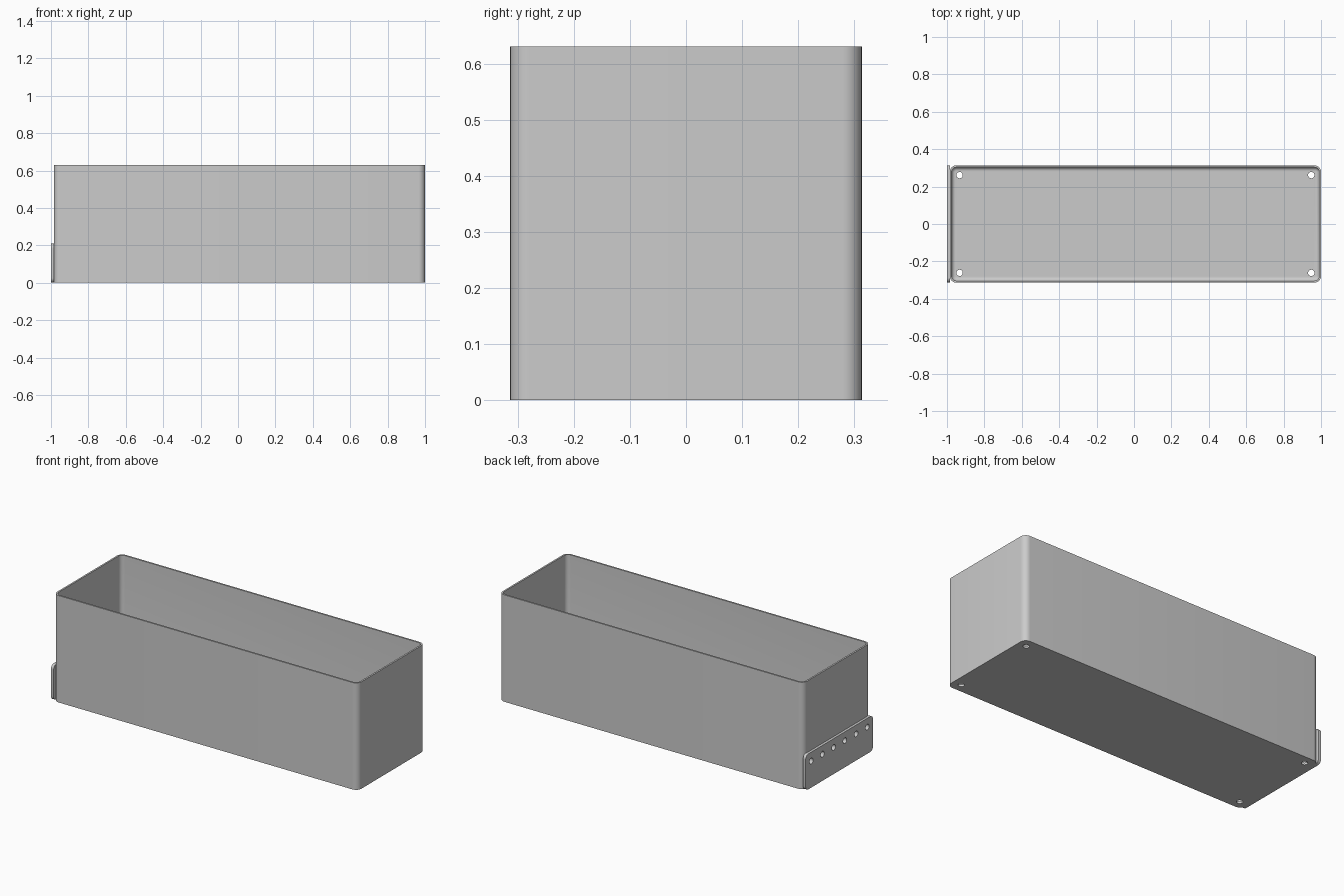
import bpy, bmesh
from math import pi, sin, cos
from mathutils import Matrix, Vector

if "Cube" in bpy.data.objects:
    bpy.data.objects.remove(bpy.data.objects["Cube"])

UNIT = 0.1045                       # hole pitch
X0, X1 = -0.985, 1.0                # ends of the tray
HALF_Y, HEIGHT = 3 * UNIT, 0.63
WALL, FLOOR, RADIUS, FILLET = 0.01, 0.012, 0.035, 0.02
HOLE = 0.017

grey = bpy.data.materials.new("plain grey")
grey.use_nodes = True
grey.diffuse_color = (0.6, 0.6, 0.6, 1)
grey.node_tree.nodes["Principled BSDF"].inputs["Base Color"].default_value = (0.6, 0.6, 0.6, 1)


def rounded_rect(a0, a1, b0, b1, r, steps=8):
    """Counter-clockwise outline of a rectangle with round corners."""
    pts = []
    corners = [(a1 - r, b1 - r), (a0 + r, b1 - r), (a0 + r, b0 + r), (a1 - r, b0 + r)]
    for q, (ca, cb) in enumerate(corners):
        for i in range(steps + 1):
            t = (q + i / steps) * pi / 2
            pts.append((ca + r * cos(t), cb + r * sin(t)))
    return pts


def loft(name, loops):
    """Joins matching closed loops and caps both ends."""
    bm = bmesh.new()
    rings = [[bm.verts.new(p) for p in loop] for loop in loops]
    n = len(rings[0])
    for lo, hi in zip(rings, rings[1:]):
        for i in range(n):
            j = (i + 1) % n
            bm.faces.new((lo[i], lo[j], hi[j], hi[i]))
    bm.faces.new(rings[0][::-1])
    bm.faces.new(rings[-1])
    bmesh.ops.recalc_face_normals(bm, faces=bm.faces)
    mesh = bpy.data.meshes.new(name)
    bm.to_mesh(mesh)
    bm.free()
    obj = bpy.data.objects.new(name, mesh)
    bpy.context.collection.objects.link(obj)
    mesh.materials.append(grey)
    return obj


def cut_holes(obj, centres, axis):
    """Drills round holes along an axis, then shades the part."""
    bm = bmesh.new()
    turn = Vector((0, 0, 1)).rotation_difference(Vector(axis)).to_matrix().to_4x4()
    for c in centres:
        bmesh.ops.create_cone(bm, cap_ends=True, segments=24, radius1=HOLE, radius2=HOLE,
                              depth=0.1, matrix=Matrix.Translation(c) @ turn)
    mesh = bpy.data.meshes.new("hole_cutter")
    bm.to_mesh(mesh)
    bm.free()
    mesh.materials.append(grey)
    cutter = bpy.data.objects.new("hole_cutter", mesh)
    cutter.hide_render = True
    bpy.context.collection.objects.link(cutter)
    mod = obj.modifiers.new("holes", "BOOLEAN")
    mod.operation, mod.solver, mod.object = "DIFFERENCE", "EXACT", cutter
    bpy.ops.object.select_all(action="DESELECT")
    obj.select_set(True)
    bpy.context.view_layer.objects.active = obj
    bpy.ops.object.modifier_apply(modifier=mod.name)
    bpy.data.objects.remove(cutter)
    bpy.ops.object.shade_smooth_by_angle(angle=pi / 6)


def tray_loop(inset, z):
    outline = rounded_rect(X0 + inset, X1 - inset, -HALF_Y + inset, HALF_Y - inset, RADIUS - inset)
    return [(x, y, z) for x, y in outline]


# Open tray: outer wall, rim, inner wall, fillet down to the floor
loops = [tray_loop(0, 0), tray_loop(0, HEIGHT), tray_loop(WALL, HEIGHT)]
for i in range(7):
    t = i / 6 * pi / 2
    loops.append(tray_loop(WALL + FILLET * (1 - cos(t)), FLOOR + FILLET * (1 - sin(t))))
tray = loft("tray", loops)
half = UNIT / 2
cut_holes(tray, [(x, y, 0) for x in (X0 + half, X1 - half)
                 for y in (half - HALF_Y, HALF_Y - half)], (0, 0, 1))

# Mounting plate on the end, with a row of screw holes through the wall
row = [(X0, (i - 2.5) * UNIT, 1.5 * UNIT) for i in range(6)]
outline = rounded_rect(-HALF_Y, HALF_Y, 0, 2 * UNIT, 0.025)
plate = loft("mounting_plate", [[(x, y, z) for y, z in outline] for x in (-1.0, X0 + 0.002)])
cut_holes(plate, row, (1, 0, 0))
cut_holes(tray, row, (1, 0, 0))
